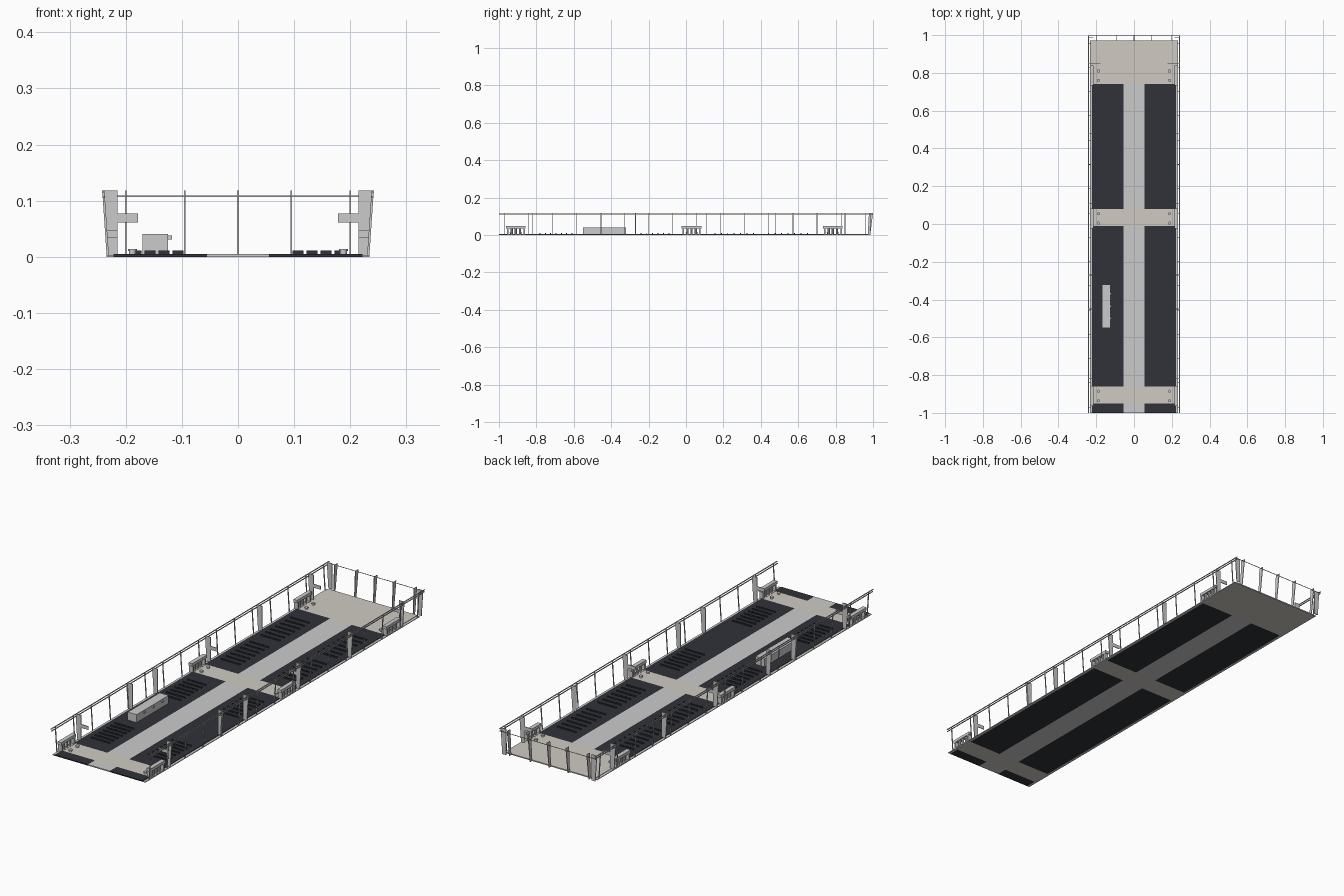
import bpy, bmesh, math
from mathutils import Vector

if "Cube" in bpy.data.objects:
    bpy.data.objects.remove(bpy.data.objects["Cube"])


def material(name, rgb):
    m = bpy.data.materials.new(name)
    m.diffuse_color = (*rgb, 1)
    m.use_nodes = True
    m.node_tree.nodes["Principled BSDF"].inputs["Base Color"].default_value = m.diffuse_color
    return m


DARK = material("dark_deck_paint", (0.03, 0.032, 0.04))
BEIGE = material("beige_deck_paint", (0.63, 0.59, 0.54))


def finish(name, bm, mat=None):
    bmesh.ops.recalc_face_normals(bm, faces=bm.faces)
    me = bpy.data.meshes.new(name)
    bm.to_mesh(me)
    bm.free()
    ob = bpy.data.objects.new(name, me)
    bpy.context.collection.objects.link(ob)
    if mat:
        me.materials.append(mat)
    return ob


def box(bm, x0, x1, y0, y1, z0, z1):
    r = bmesh.ops.create_cube(bm, size=1)
    for v in r["verts"]:
        v.co = Vector(((x0, x1)[v.co.x > 0], (y0, y1)[v.co.y > 0], (z0, z1)[v.co.z > 0]))


def cyl(bm, x, y, z0, z1, r, n=10):
    res = bmesh.ops.create_cone(bm, cap_ends=True, segments=n, radius1=r, radius2=r, depth=z1 - z0)
    bmesh.ops.translate(bm, verts=res["verts"], vec=(x, y, (z0 + z1) / 2))


def plate(bm, pts, thick):
    # extrude a closed outline of 3D points by the vector thick
    t = Vector(thick)
    f = bm.faces.new([bm.verts.new(Vector(p) - t / 2) for p in pts])
    r = bmesh.ops.extrude_face_region(bm, geom=[f])
    bmesh.ops.translate(bm, verts=[v for v in r["geom"] if isinstance(v, bmesh.types.BMVert)], vec=t)


# Deck: dark lanes, light centre lane, beige cross bands
W, C, T = 0.222, 0.055, 0.005
bands = [(-0.95, -0.86), (-0.01, 0.08), (0.74, 0.972)]
gaps = [(-1.0, -0.95), (-0.86, -0.01), (0.08, 0.74)]
bm = bmesh.new()
for a, b in bands:
    box(bm, -W, W, a, b, 0, T)
finish("deck_cross_bands", bm, BEIGE)
bm = bmesh.new()
for a, b in gaps:
    for x0, x1 in ((-W, -C), (C, W)):
        box(bm, x0, x1, a, b, 0, T)
finish("deck_dark_lanes", bm, DARK)
bm = bmesh.new()
for a, b in gaps:
    box(bm, -C, C, a, b, 0, T)
finish("deck_centre_lane", bm)

# Raised tread bars, in groups on the dark lanes
bm = bmesh.new()
for y0, y1 in ((-0.78, -0.61), (-0.27, -0.09), (0.155, 0.36), (0.44, 0.65)):
    rows = 7
    for i in range(rows):
        y = y0 + (y1 - y0) * i / (rows - 1)
        for j in range(4):
            x = 0.107 + 0.025 * j
            for s in (-1, 1):
                box(bm, s * x - 0.010, s * x + 0.010, y - 0.0025, y + 0.0025, T - 0.001, 0.011)
finish("tread_bars", bm, DARK)

# Fairleads: roller frames on both edges
STATIONS = (-0.91, 0.03, 0.785)
for i, y in enumerate(STATIONS):
    for s, side in ((-1, "left"), (1, "right")):
        bm = bmesh.new()
        x0, x1 = sorted((s * 0.215, s * 0.234))
        box(bm, x0, x1, y - 0.053, y + 0.053, 0.034, 0.047)
        box(bm, x0, x1, y - 0.047, y + 0.047, 0, 0.006)
        for d in (-0.044, 0.044):
            box(bm, x0, x1, y + d - 0.004, y + d + 0.004, 0.005, 0.035)
        for d in (-0.022, 0, 0.022):
            cyl(bm, s * 0.2245, y + d, 0.005, 0.035, 0.006)
        finish(f"fairlead_{side}_{i}", bm)
        # bollard pair beside each fairlead
        bm = bmesh.new()
        for d in (-0.025, 0.025):
            cyl(bm, s * 0.188, y + d, T - 0.001, 0.010, 0.006, 12)
            cyl(bm, s * 0.188, y + d, 0.010, 0.0135, 0.008, 12)
        finish(f"bollards_{side}_{i}", bm)

# Side railings: tapered plates, thin stanchions, two rails
WIDE = (-0.82, -0.45, -0.27, 0.11, 0.48, 0.85)
SIGNS = (-0.82, 0.11, 0.85)
for s, side in ((-1, "left"), (1, "right")):
    bm = bmesh.new()
    for y in WIDE:
        plate(bm, [(s * x, y, z) for x, z in
                   ((0.215, 0.0), (0.234, 0.0), (0.242, 0.118), (0.215, 0.118))], (0, 0.003, 0))
    finish(f"{side}_rail_plates", bm)
    bm = bmesh.new()
    for i in range(16):
        y = -0.97 + i * 0.1285
        plate(bm, [(s * x, y, z) for x, z in
                   ((0.230, 0.0), (0.234, 0.0), (0.242, 0.118), (0.238, 0.118))], (0, 0.003, 0))
    finish(f"{side}_stanchions", bm)
    bm = bmesh.new()
    for x, z in ((0.2405, 0.1165), (0.2395, 0.107)):
        a, b = sorted((s * (x - 0.0018), s * (x + 0.0018)))
        box(bm, a, b, -1.0, 0.997, z - 0.0015, z + 0.0015)
    a, b = sorted((s * 0.222, s * 0.234))
    box(bm, a, b, -1.0, 0.972, 0, 0.003)
    finish(f"{side}_rails_and_edge", bm)
    # small boards facing along the deck
    bm = bmesh.new()
    for y in SIGNS:
        a, b = sorted((s * 0.178, s * 0.216))
        box(bm, a, b, y - 0.0015, y + 0.0015, 0.061, 0.077)
    finish(f"{side}_small_boards", bm)

# Back railing: flared plates and a thin cable
bm = bmesh.new()
for x in (-0.2, -0.095, 0, 0.095, 0.2):
    plate(bm, [(x, y, z) for y, z in
               ((0.972, 0.0), (0.985, 0.0), (1.0, 0.118), (0.978, 0.118))], (0.003, 0, 0))
finish("back_rail_plates", bm)
bm = bmesh.new()
box(bm, -0.24, 0.24, 0.9965, 0.9985, 0.107, 0.109)
finish("back_cable", bm)
bm = bmesh.new()
for s in (-1, 1):
    plate(bm, [(s * x, 0.985, z) for x, z in
               ((0.215, 0.0), (0.234, 0.0), (0.242, 0.118), (0.215, 0.118))], (0, 0.003, 0))
finish("back_corner_plates", bm)

# Deck locker with knobs on the inner side
bm = bmesh.new()
box(bm, -0.17, -0.125, -0.55, -0.32, T, 0.041)
finish("deck_locker", bm)
bm = bmesh.new()
for y in (-0.50, -0.435, -0.37):
    box(bm, -0.126, -0.118, y - 0.004, y + 0.004, 0.031, 0.038)
finish("locker_knobs", bm)
